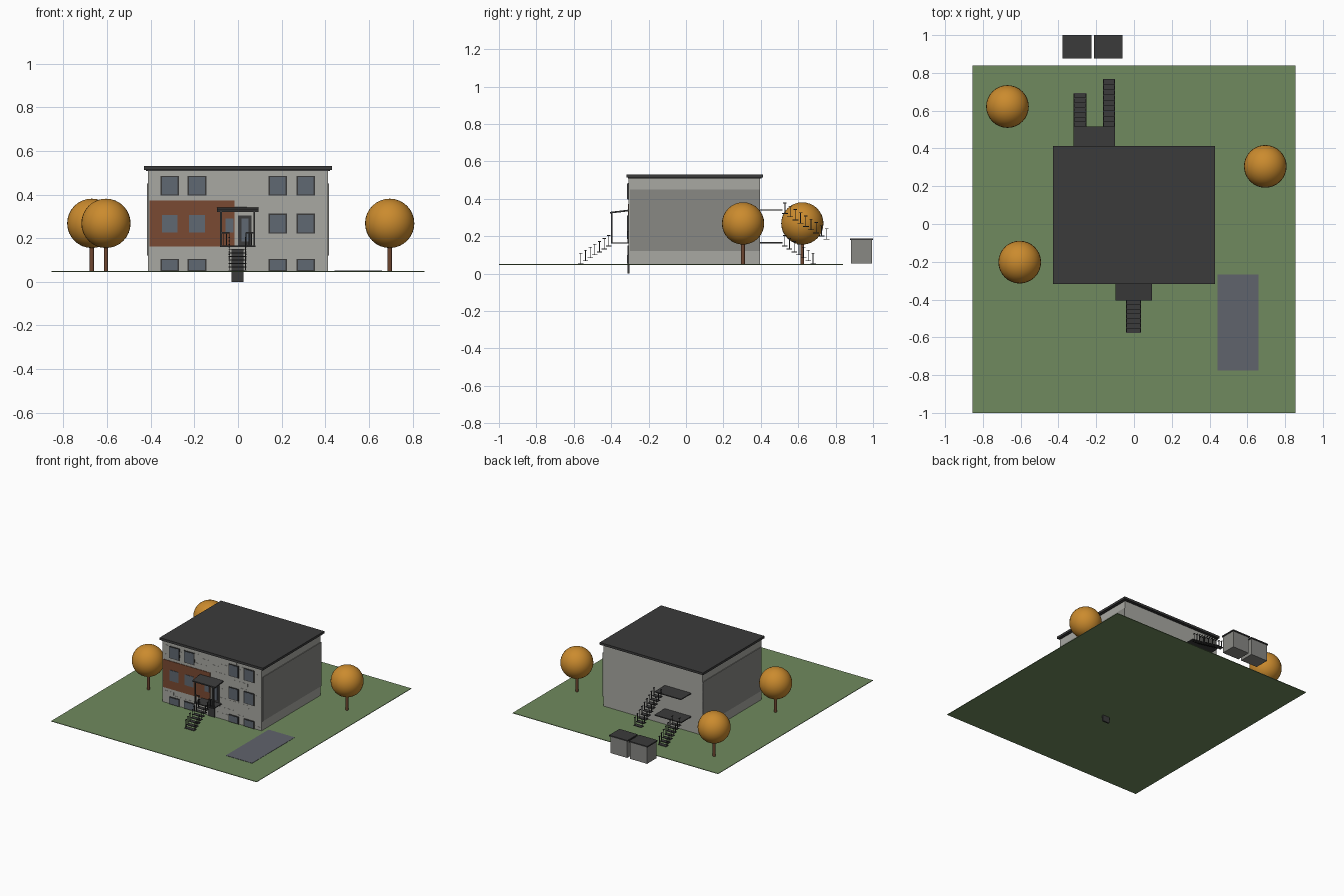
import bpy, bmesh, math, random
from mathutils import Matrix, Vector

if "Cube" in bpy.data.objects:
    bpy.data.objects.remove(bpy.data.objects["Cube"])

random.seed(4)


def mat(name, hexcode):
    def lin(c):
        c /= 255
        return c / 12.92 if c <= 0.04045 else ((c + 0.055) / 1.055) ** 2.4
    m = bpy.data.materials.new(name)
    m.diffuse_color = (*[lin(int(hexcode[i:i + 2], 16)) for i in (0, 2, 4)], 1)
    m.use_nodes = True
    m.node_tree.nodes["Principled BSDF"].inputs["Base Color"].default_value = m.diffuse_color
    return m


GRASS = mat("grass green", "708A5E")
DARK = mat("dark metal", "3B3B3B")
WALL = mat("wall grey", "A8A8A2")
PANEL = mat("panel grey", "888884")
BROWN = mat("brown cladding", "7A4A32")
GLASS = mat("window glass", "606872")
LEAF = mat("autumn orange", "CB8B2E")
TRUNK = mat("trunk brown", "6E4630")
ASPHALT = mat("asphalt", "60636C")


def finish(name, bm, material):
    me = bpy.data.meshes.new(name)
    bm.to_mesh(me)
    bm.free()
    me.materials.append(material)
    ob = bpy.data.objects.new(name, me)
    bpy.context.collection.objects.link(ob)
    return ob


def boxes(name, material, items):
    """One object made of boxes given as (x0, x1, y0, y1, z0, z1)."""
    bm = bmesh.new()
    for x0, x1, y0, y1, z0, z1 in items:
        m = Matrix.Translation(((x0 + x1) / 2, (y0 + y1) / 2, (z0 + z1) / 2))
        m = m @ Matrix.Diagonal((x1 - x0, y1 - y0, z1 - z0, 1))
        bmesh.ops.create_cube(bm, size=1, matrix=m)
    return finish(name, bm, material)


G = 0.05          # ground level
FRONT, BACK = -0.305, 0.395

# Site
boxes("lawn", GRASS, [(-0.855, 0.855, -1.0, 0.84, 0.046, G)])
boxes("parking_pad", ASPHALT, [(0.442, 0.66, -0.775, -0.267, G - 0.002, G + 0.002)])

# Building body, side panels and roof
boxes("walls", WALL, [(-0.412, 0.412, FRONT, BACK, G, 0.515)])
boxes("side_panels", PANEL, [(s * 0.414 - 0.003, s * 0.414 + 0.003, FRONT + 0.005, BACK, 0.12, 0.45)
                             for s in (-1, 1)])
boxes("roof", DARK, [(-0.43, 0.43, -0.318, 0.412, 0.513, 0.53),
                     (-0.421, 0.421, -0.311, 0.403, 0.508, 0.514)])

# Front cladding boards in staggered rows
boards = []
rows = 20
h = (0.508 - G) / rows
for r in range(rows):
    x = -0.412
    while x < 0.411:
        x1 = min(0.412, x + random.uniform(0.06, 0.2))
        if x1 > 0.38:
            x1 = 0.412
        boards.append((x, x1, FRONT - random.choice((0.002, 0.003)), FRONT + 0.001,
                       G + r * h, G + (r + 1) * h))
        x = x1
boxes("front_boards", WALL, boards)
boxes("brown_cladding", BROWN, [(-0.405, -0.015, FRONT - 0.006, FRONT, 0.163, 0.373)])

# Windows: four columns on three floors, frames and glass
frames, panes = [], []
for cx in (-0.313, -0.188, 0.182, 0.31):
    for z0, z1 in ((G, 0.105), (0.222, 0.312), (0.395, 0.485)):
        in_brown = cx < 0 and 0.2 < z0 < 0.3
        if not in_brown:
            frames.append((cx - 0.043, cx + 0.043, FRONT - 0.008, FRONT, z0, z1))
        w = 0.036
        panes.append((cx - w, cx + w, FRONT - 0.0095, FRONT, z0 + 0.005, z1 - 0.005))
panes.append((-0.058, -0.02, FRONT - 0.0095, FRONT, 0.225, 0.29))
panes.append((0.015, 0.047, FRONT - 0.0105, FRONT, 0.185, 0.29))
boxes("window_frames", DARK, frames)
boxes("window_panes", GLASS, panes)
boxes("front_door", DARK, [(0.0, 0.062, FRONT - 0.0085, FRONT, 0.165, 0.305)])
boxes("basement_door", DARK, [(-0.03, 0.025, FRONT - 0.009, FRONT + 0.002, 0.0, 0.15)])


def stairs(name, x0, x1, y0, y1, z0, z1, n):
    """Open treads from (y0, z0) to (y1, z1), a capped baluster each side."""
    items = []
    run = (y1 - y0) / n
    for i in range(n):
        ya, yb = sorted((y0 + run * i, y0 + run * (i + 1)))
        z = z0 + (z1 - z0) * (i + 1) / n
        items.append((x0, x1, ya - 0.002, yb + 0.002, z - 0.004, z))
        yc = (ya + yb) / 2
        for x in (x0 + 0.003, x1 - 0.003):
            items.append((x - 0.002, x + 0.002, yc - 0.002, yc + 0.002, z, z + 0.055))
            items.append((x - 0.003, x + 0.003, yc - 0.009, yc + 0.009, z + 0.052, z + 0.056))
    boxes(name, DARK, items)


stairs("front_stairs", -0.043, 0.038, -0.40, -0.575, 0.165, 0.055, 7)
stairs("back_lower_stairs", -0.32, -0.252, 0.515, 0.692, 0.165, 0.055, 7)
stairs("back_upper_stairs", -0.165, -0.10, 0.515, 0.766, 0.34, 0.185, 9)

# Back landings
boxes("back_landings", DARK, [(-0.32, -0.10, BACK, 0.517, z - 0.007, z) for z in (0.168, 0.343)])

# Front porch: floor, posts, and rails either side of the stairs
porch = [(-0.083, 0.08, -0.402, FRONT, 0.16, 0.167)]
for x in (-0.078, 0.075):
    porch.append((x - 0.004, x + 0.004, -0.402, -0.394, 0.165, 0.325))
for a, b in ((-0.078, -0.04), (0.037, 0.075)):
    porch.append((a, b, -0.401, -0.396, 0.222, 0.228))
    for i in range(4):
        x = a + (b - a) * i / 3
        porch.append((x - 0.002, x + 0.002, -0.4, -0.396, 0.165, 0.225))
boxes("porch", DARK, porch)

# Gently sloping canopy
canopy = boxes("porch_canopy", DARK, [(-0.097, 0.094, -0.405, FRONT, 0.321, 0.33)])
for v in canopy.data.vertices:
    if v.co.y > -0.35:
        v.co.z += 0.012

# Trees: round crown on a thin trunk
for i, (x, y) in enumerate(((0.695, 0.305), (-0.67, 0.622), (-0.605, -0.202))):
    bm = bmesh.new()
    bmesh.ops.create_uvsphere(bm, u_segments=32, v_segments=16, radius=0.113,
                              matrix=Matrix.Translation((x, y, 0.268)))
    for f in bm.faces:
        f.smooth = True
    finish(f"tree_crown_{i + 1}", bm, LEAF)
    bm = bmesh.new()
    bmesh.ops.create_cone(bm, cap_ends=True, segments=12, radius1=0.01, radius2=0.01, depth=0.13,
                          matrix=Matrix.Translation((x, y, G + 0.065)))
    finish(f"tree_trunk_{i + 1}", bm, TRUNK)

# Two storage bins behind the lawn
for i, (a, b) in enumerate(((-0.378, -0.225), (-0.212, -0.06))):
    boxes(f"bin_{i + 1}", PANEL, [(a + 0.006, b - 0.006, 0.882, 0.994, G + 0.003, 0.18)])
    boxes(f"bin_lid_{i + 1}", DARK, [(a, b, 0.877, 1.0, 0.179, 0.188)])
